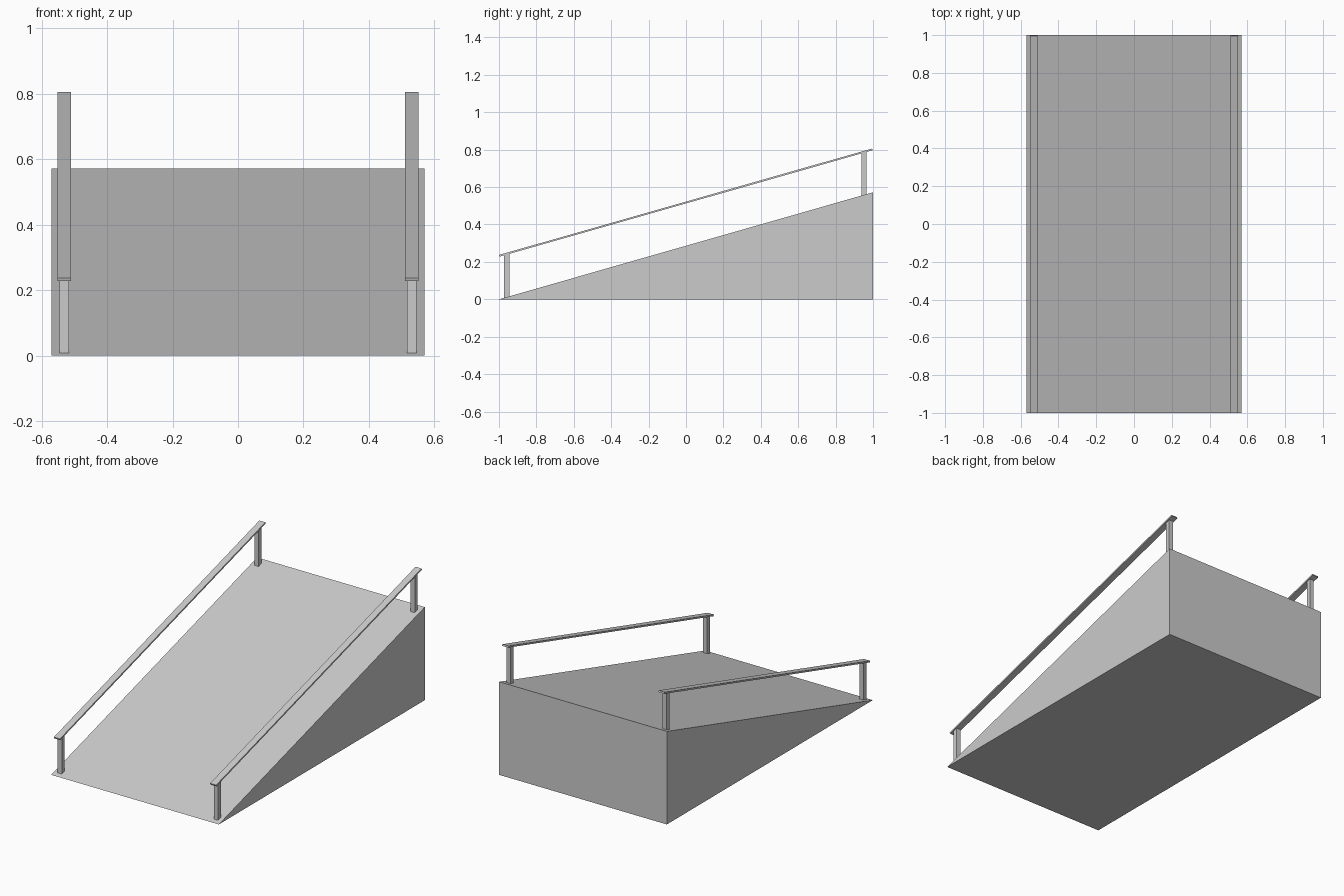
import bpy
import bmesh

if "Cube" in bpy.data.objects:
    bpy.data.objects.remove(bpy.data.objects["Cube"])

HALF_W = 0.57      # half width of the ramp
TOP = 0.572        # height at the back
SLOPE = TOP / 2    # rise per unit of y


def surface(y):
    return SLOPE * (y + 1)


def extrude_profile(name, profile, x0, x1):
    """Solid from a (y, z) outline swept between x0 and x1."""
    bm = bmesh.new()
    face = bm.faces.new([bm.verts.new((x0, y, z)) for y, z in profile])
    ext = bmesh.ops.extrude_face_region(bm, geom=[face])
    moved = [g for g in ext["geom"] if isinstance(g, bmesh.types.BMVert)]
    bmesh.ops.translate(bm, verts=moved, vec=(x1 - x0, 0, 0))
    bmesh.ops.recalc_face_normals(bm, faces=bm.faces)
    mesh = bpy.data.meshes.new(name)
    bm.to_mesh(mesh)
    bm.free()
    obj = bpy.data.objects.new(name, mesh)
    bpy.context.collection.objects.link(obj)
    return obj


# Wedge body
extrude_profile("ramp", [(-1, 0), (1, 0), (1, TOP)], -HALF_W, HALF_W)

for side, cx in (("left", -0.531), ("right", 0.531)):
    # Sloping handrail with square-cut ends
    extrude_profile(f"{side}_handrail",
                    [(-0.997, 0.228), (0.998, 0.797), (0.995, 0.806), (-1, 0.237)],
                    cx - 0.0205, cx + 0.0205)
    # Posts from the ramp surface up to the underside of the handrail
    for end, cy in (("front", -0.958), ("back", 0.952)):
        y0, y1 = cy - 0.014, cy + 0.014
        extrude_profile(f"{side}_{end}_post",
                        [(y0, surface(y0)), (y1, surface(y1)),
                         (y1, surface(y1) + 0.229), (y0, surface(y0) + 0.229)],
                        cx - 0.014, cx + 0.014)
